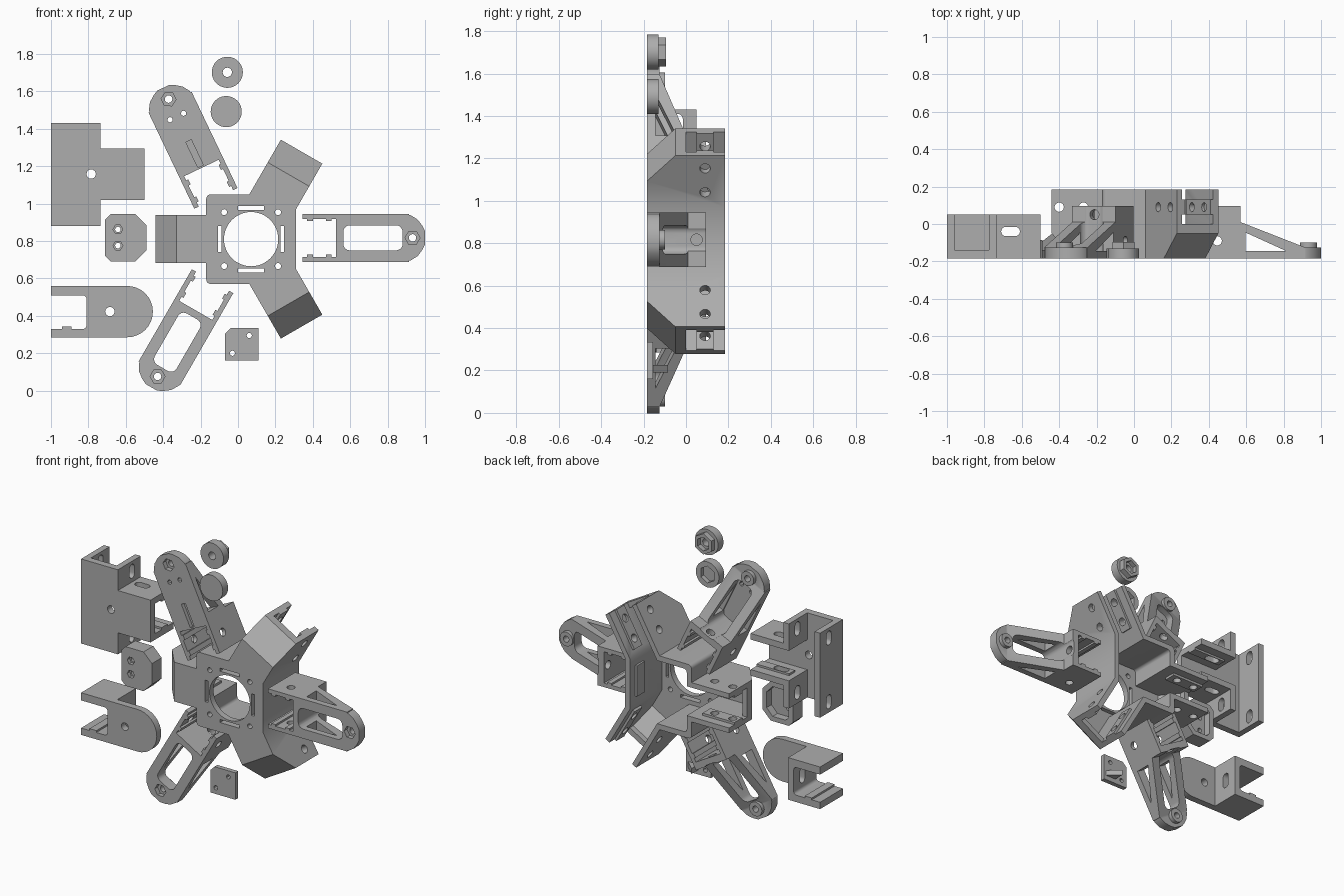
import bpy, bmesh
from math import cos, sin, pi, radians
from mathutils import Matrix

if "Cube" in bpy.data.objects:
    bpy.data.objects.remove(bpy.data.objects["Cube"], do_unlink=True)

FRONT = -0.185
grey = bpy.data.materials.new("plain_grey")
grey.use_nodes = True
grey.diffuse_color = (0.42, 0.42, 0.42, 1)
grey.node_tree.nodes["Principled BSDF"].inputs["Base Color"].default_value = grey.diffuse_color


# Helpers: outlines, extrusions and carving
def ring(u, v, r, n=24, start=0.0):
    return [(u + r * cos(start + 2 * pi * i / n), v + r * sin(start + 2 * pi * i / n)) for i in range(n)]


def rounded(u0, v0, u1, v1, r):
    pts = []
    corners = [(u1 - r, v1 - r), (u0 + r, v1 - r), (u0 + r, v0 + r), (u1 - r, v0 + r)]
    for q, (cu, cv) in enumerate(corners):
        for i in range(6):
            a = (q + i / 5) * pi / 2
            pts.append((cu + r * cos(a), cv + r * sin(a)))
    return pts


def prism(pts, lo, hi, axis="y", turn=0.0):
    place = {"y": lambda p, t: (p[0], t, p[1]),
             "z": lambda p, t: (p[0], p[1], t),
             "x": lambda p, t: (t, p[0], p[1])}[axis]
    bm = bmesh.new()
    a, b = ([bm.verts.new(place(p, t)) for p in pts] for t in (lo, hi))
    bm.faces.new(a)
    bm.faces.new(b)
    for i in range(len(pts)):
        j = (i + 1) % len(pts)
        bm.faces.new((a[i], a[j], b[j], b[i]))
    bmesh.ops.recalc_face_normals(bm, faces=bm.faces)
    bm.transform(Matrix.Rotation(-radians(turn), 4, "Y"))
    mesh = bpy.data.meshes.new("block")
    bm.to_mesh(mesh)
    bm.free()
    obj = bpy.data.objects.new("block", mesh)
    bpy.context.collection.objects.link(obj)
    return obj


def box(u0, u1, d0, d1, v0, v1, turn=0.0):
    return prism([(u0, v0), (u1, v0), (u1, v1), (u0, v1)], d0, d1, "y", turn)


finished = []


def make(name, base, steps, at=(0, 0), turn=0.0):
    """Apply ('+', block) and ('-', block) steps in order, then place the part."""
    for kind, tool in steps:
        mod = base.modifiers.new("shape", "BOOLEAN")
        mod.operation = "UNION" if kind == "+" else "DIFFERENCE"
        mod.solver = "EXACT"
        mod.object = tool
    bpy.context.view_layer.update()
    shaped = base.evaluated_get(bpy.context.evaluated_depsgraph_get())
    mesh = bpy.data.meshes.new_from_object(shaped)
    base.modifiers.clear()
    base.data = mesh
    for _, tool in steps:
        bpy.data.objects.remove(tool, do_unlink=True)
    mesh.materials.clear()
    mesh.materials.append(grey)
    base.name = mesh.name = name
    base.location = (at[0], FRONT, at[1])
    base.rotation_euler = (0, -radians(turn), 0)
    finished.append(base)


# Central hub with three open channel arms
ARMS = [(180, 0.51), (60, 0.54), (-60, 0.54)]
H = 0.37
steps = []
for turn, L in ARMS:
    profile = [(0, 0), (0.4, 0), (L, 0.135), (L, H), (0, H)]
    steps.append(("+", prism(profile, -0.128, 0.128, "z", turn)))
steps.append(("-", prism(rounded(-0.205, -0.205, 0.205, 0.205, 0.02), 0.04, 0.5)))
for turn, L in ARMS:
    e = L - 0.035
    inner = [(0, 0.04), (0.385, 0.04), (e, 0.15), (e, 0.185), (L + 0.1, 0.185), (L + 0.1, 0.5), (0, 0.5)]
    steps.append(("-", prism(inner, -0.095, 0.095, "z", turn)))
for turn, L in ARMS:
    for v in (-0.09, 0.09):
        steps.append(("+", box(0.28, L, 0.235, 0.315, v - 0.01, v + 0.01, turn)))
    for u in (0.34, 0.47):
        steps.append(("-", prism(ring(u, 0.275, 0.025, 16), -0.16, 0.16, "z", turn)))
steps.append(("+", box(0.192, 0.21, 0.235, 0.315, -0.1, 0.1)))
steps.append(("-", prism(ring(0, 0, 0.145, 48), -0.1, 0.1)))
for s in (-1, 1):
    for t in (-1, 1):
        steps.append(("-", prism(ring(s * 0.144, t * 0.144, 0.016, 16), -0.1, 0.1)))
    c = s * 0.167
    steps.append(("-", box(c - 0.01, c + 0.01, -0.1, 0.1, -0.07, 0.07)))
    steps.append(("-", box(-0.07, 0.07, -0.1, 0.1, c - 0.01, c + 0.01)))
make("hub", prism(rounded(-0.24, -0.24, 0.24, 0.24, 0.025), 0, H), steps, (0.07, 0.81))


# Legs: square socket, sloping side rails and a rounded foot
def leg(name, at, turn, filled=False):
    W = 0.128
    side = [(0.2, 0), (0.57, 0), (0.57, 0.06), (0.225, 0.195), (0.2, 0.195)]
    half = [(0.5, W), (0.54, W), (0.58, 0.12), (0.615, 0.098), (0.64, 0.065), (0.655, 0.035)]
    foot = half + [(u, -v) for u, v in reversed(half)]
    floor = 0.03 if filled else -0.1
    steps = [("+", prism(side, -W, W, "z")),
             ("+", prism(foot, 0, 0.06)),
             ("-", box(-0.1, 0.18, -0.1, 0.5, -0.102, 0.102)),
             ("-", prism(rounded(0.218, -0.067, 0.535, 0.067, 0.035), floor, 0.5)),
             ("-", prism([(0.25, 0.04), (0.47, 0.04), (0.25, 0.14)], -0.3, 0.3, "z")),
             ("+", prism(ring(0.588, 0, 0.046), 0.04, 0.085)),
             ("-", prism(ring(0.588, 0, 0.04, 6), -0.1, 0.03)),
             ("-", prism(ring(0.588, 0, 0.02, 16), -0.1, 0.2)),
             ("-", prism(ring(0.235, 0, 0.027, 16), 0.1, 0.3, "x")),
             ("-", prism(ring(0.1, 0.095, 0.025, 16), -0.3, 0.3, "z"))]
    for s in (-1, 1):
        lo, hi = sorted((s * 0.09, s * 0.105))
        for u in (0.04, 0.14):
            steps.append(("+", box(u - 0.015, u + 0.015, 0, 0.28, lo, hi)))
        if filled:
            steps.append(("-", prism(ring(0.485, s * 0.04, 0.014, 12), -0.1, 0.1)))
    if filled:
        steps.append(("-", box(0.19, 0.34, -0.1, 0.025, -0.016, 0.016)))
    make(name, box(0, 0.225, 0, 0.28, -W, W), steps, at, turn)


leg("left_leg", (0.345, 0.817), 0)
leg("lower_right_leg", (-0.136, 0.585), 240)
leg("upper_right_leg", (-0.118, 1.028), 115.5, True)

# T-shaped channel bracket
D = 0.235
steps = [("+", box(-0.8, -0.5, 0, D, 1.02, 1.295)),
         ("-", box(-0.96, -0.775, 0.045, 0.5, 0.5, 1.8)),
         ("-", box(-0.9, -0.3, 0.045, 0.5, 1.06, 1.255)),
         ("+", box(-0.735, -0.5, 0.115, 0.175, 1.05, 1.073)),
         ("+", box(-0.735, -0.5, 0.115, 0.175, 1.242, 1.265)),
         ("-", prism(rounded(-0.71, 0.12, -0.61, 0.17, 0.024), 0.9, 1.4, "z")),
         ("-", prism(ring(-0.785, 1.158, 0.025, 16), -0.1, 0.1))]
for z in (0.95, 1.365):
    steps.append(("-", prism(rounded(0.12, z - 0.045, 0.17, z + 0.045, 0.024), -1.2, -0.6, "x")))
make("tee_bracket", box(-1, -0.735, 0, D, 0.88, 1.43), steps)

# Channel bracket with a round tab
mid = 0.4225
tab = [(-0.8, mid - 0.137)]
tab += [(-0.592 + 0.137 * cos(a), mid + 0.137 * sin(a)) for a in [(i / 16 - 0.5) * pi for i in range(17)]]
tab += [(-0.8, mid + 0.137)]
make("round_bracket", box(-1, -0.77, 0, D, mid - 0.137, mid + 0.137), [
    ("+", prism(tab, 0, 0.045)),
    ("-", prism(rounded(-1.3, 0.33, -0.81, 0.51, 0.02), -0.1, 0.5)),
    ("+", box(-0.94, -0.89, 0, D, 0.32, 0.342)),
    ("-", prism(rounded(0.12, mid - 0.05, 0.17, mid + 0.05, 0.024), -0.9, -0.7, "x")),
    ("-", prism(ring(-0.685, mid, 0.025, 16), -0.1, 0.1))])

# Hollow end cap
cap = [(-0.68, 0.69), (-0.55, 0.69), (-0.49, 0.75), (-0.49, 0.885), (-0.55, 0.945),
       (-0.68, 0.945), (-0.71, 0.915), (-0.71, 0.72)]
hollow = [(-0.6 + (x + 0.6) * 0.72, 0.8175 + (z - 0.8175) * 0.76) for x, z in cap]
steps = [("-", prism(hollow, 0.05, 0.3))]
for z in (0.775, 0.862):
    steps.append(("-", prism(ring(-0.642, z, 0.026, 6), -0.1, 0.025)))
    steps.append(("-", prism(ring(-0.642, z, 0.015, 12), -0.1, 0.2)))
make("end_cap", prism(cap, 0, 0.1), steps)

# Small plate with a wedge on its back
plate = [(-0.07, 0.16), (0.11, 0.16), (0.11, 0.335), (-0.04, 0.335), (-0.07, 0.305)]
wedge = [(0.02, 0.02), (0.105, 0.02), (0.02, 0.1)]
make("small_plate", prism(plate, 0, 0.03), [
    ("+", prism(wedge, 0.19, 0.225, "z")),
    ("-", prism(ring(-0.03, 0.2, 0.014, 12), -0.1, 0.2)),
    ("-", prism(ring(0.06, 0.295, 0.014, 12), -0.1, 0.2))])

# Two round knobs, one with a hexagonal boss and one with a hexagonal pocket
make("bored_knob", prism(ring(0, 0, 0.083, 40), 0, 0.055), [
    ("+", prism(ring(0, 0, 0.068, 6, pi / 2), 0.04, 0.09)),
    ("-", prism(ring(0, 0, 0.045, 6, pi / 2), 0.06, 0.2)),
    ("-", prism(ring(0, 0, 0.025, 16), -0.1, 0.2))], (-0.057, 1.702))
make("blind_knob", prism(ring(0, 0, 0.083, 40), 0, 0.055), [
    ("-", prism(ring(0, 0, 0.055, 6, pi / 2), 0.025, 0.2))], (-0.063, 1.492))

# Smooth the round walls and keep the edges sharp
bpy.ops.object.select_all(action="DESELECT")
for obj in finished:
    obj.select_set(True)
bpy.context.view_layer.objects.active = finished[0]
bpy.ops.object.shade_smooth_by_angle(angle=radians(30))
